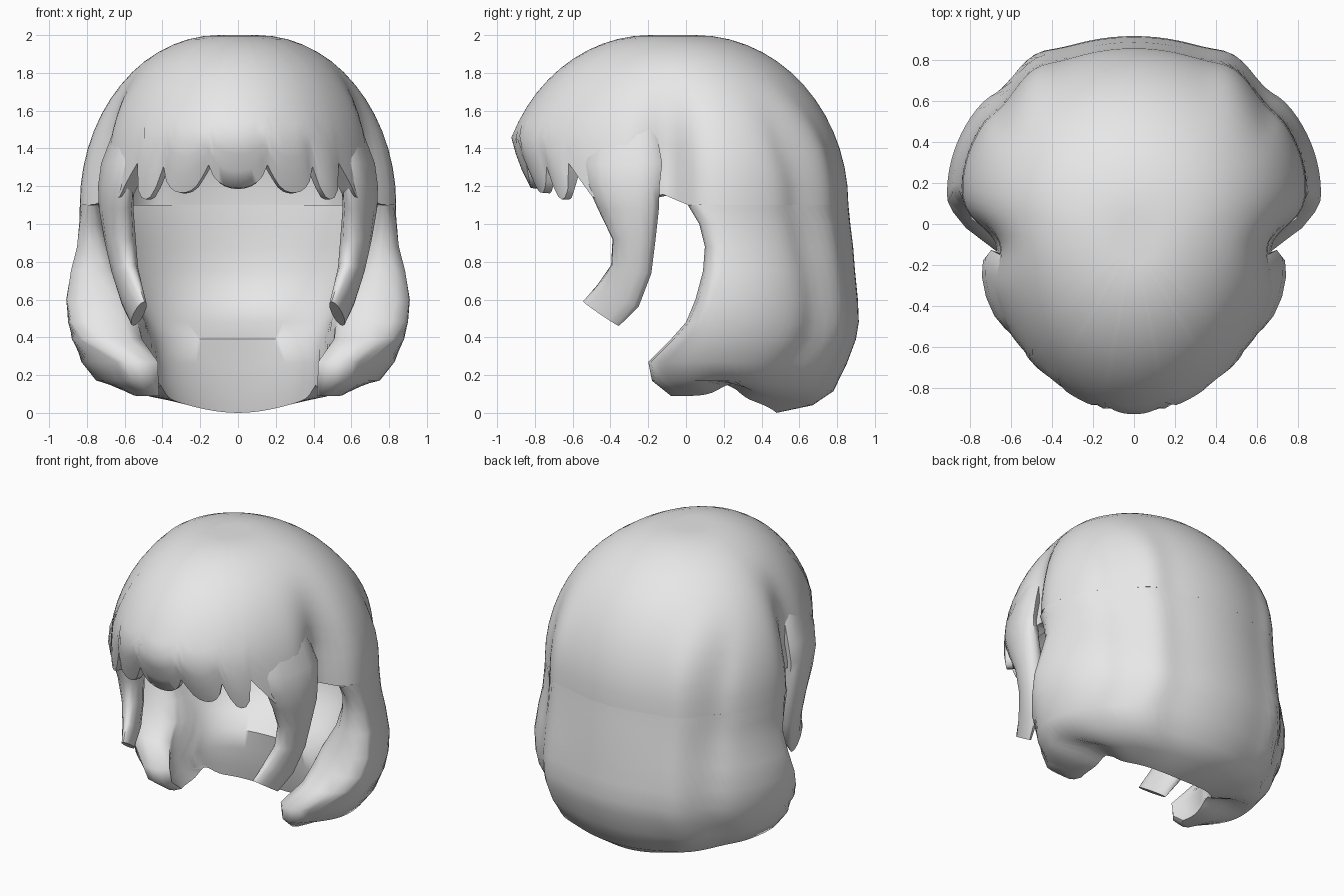
import bpy, bmesh, math
from math import sin, cos, pi, sqrt, exp

if "Cube" in bpy.data.objects:
    bpy.data.objects.remove(bpy.data.objects["Cube"])

hair = bpy.data.materials.new("light_grey_hair")
hair.diffuse_color = (0.8, 0.8, 0.8, 1)
hair.use_nodes = True
hair.node_tree.nodes["Principled BSDF"].inputs["Base Color"].default_value = hair.diffuse_color


def finish(name, bm, angle=60):
    bmesh.ops.recalc_face_normals(bm, faces=bm.faces)
    me = bpy.data.meshes.new(name)
    bm.to_mesh(me)
    bm.free()
    ob = bpy.data.objects.new(name, me)
    bpy.context.collection.objects.link(ob)
    me.materials.append(hair)
    bpy.ops.object.select_all(action='DESELECT')
    ob.select_set(True)
    bpy.context.view_layer.objects.active = ob
    bpy.ops.object.shade_smooth_by_angle(angle=math.radians(angle))
    return ob


def bridge(bm, a, b):
    n = len(a)
    for i in range(n):
        j = (i + 1) % n
        bm.faces.new((a[i], a[j], b[j], b[i]))


def lerp_table(table, v):
    for (a, za), (b, zb) in zip(table, table[1:]):
        if v <= b:
            return za + (zb - za) * (v - a) / (b - a)
    return table[-1][1]


def clamp(v):
    return max(0.0, min(1.0, v))


def clump(x, y, z):
    """Grooves between the large clumps of hair: by the ears and at the back corners."""
    fade = clamp((1.85 - z) / 0.5) * clamp((z - 0.75) / 0.3)
    x *= 1 - fade * (0.15 * exp(-((y + 0.10) / 0.13) ** 2)
                     + 0.06 * clamp((0.05 - y) / 0.3))
    if y > 0.3:
        k = clamp((1.8 - z) / 0.4) * clamp((y - 0.3) / 0.2)
        a = abs(x)
        y += k * (0.03 * exp(-((a - 0.48) / 0.10) ** 2) - 0.03 * exp(-((a - 0.64) / 0.07) ** 2))
    return x, y, z


# ---- cap: domed crown with a scalloped fringe, thick enough to have an inside
STRANDS = [(-0.455, 0.065, 1.13), (-0.275, 0.115, 1.165), (0.0, 0.16, 1.19),
           (0.275, 0.115, 1.165), (0.455, 0.065, 1.13)]
SIDE_HEM = [(0.70, 1.35), (0.76, 1.33), (0.92, 1.14), (1.20, 1.11),
            (1.32, 1.16), (1.45, 1.10), (4.0, 1.10)]


def strand(phi):
    """Fringe bump (0..1) and its tip height at an azimuth, 0 = front."""
    x = 0.745 * sin(phi)
    if cos(phi) > 0:
        for cx, half, tip in STRANDS:
            u = abs(x - cx) / half
            if u < 1:
                return sqrt(1 - u ** 2.2), tip
    return 0, 1.2


def hem(phi):
    a = abs(phi)
    if a < 0.76:
        bump, tip = strand(phi)
        return 1.37 - (1.37 - tip) * bump
    return lerp_table(SIDE_HEM, a)


def cap_point(phi, z, inset):
    s = sqrt(max(0, 1 - ((z - 1.1) / 0.9) ** 2))
    c = 0.15 * s - 0.08 * (1 - s)
    w = 0.1 + 0.74 * s
    if cos(phi) > 0:
        tuck = max(0, 1.46 - z) * 0.66
        length = c + 0.2 + 0.8 * s - 0.01 - tuck * cos(phi) ** 2
    else:
        length = 0.05 + 0.81 * s - c
    fade = clamp((1.5 - z) / 0.25)
    front = abs(phi) < 0.76
    bulge = 0.035 * fade * (strand(phi)[0] - 0.6) if front else 0
    if front:
        inset *= 1 - 0.5 * fade
    k = bulge - inset
    zi = z - inset * max(0, (z - 1.1) / 0.9)
    return clump(max(0.02, w + k) * sin(phi), c - max(0.02, length + k) * cos(phi), zi)


def build_cap(cols=168, rows=14):
    bm = bmesh.new()
    phis = [-pi + 2 * pi * (i + 0.5) / cols for i in range(cols)]
    rings = []
    for inset, order in ((0, range(rows + 1)), (0.09, range(rows, -1, -1))):
        for r in order:
            t = cos(r / rows * pi / 2)
            ring = []
            for p in phis:
                h = hem(p)
                ring.append(bm.verts.new(cap_point(p, h + (2 - h) * t, inset)))
            rings.append(ring)
    for a, b in zip(rings, rings[1:]):
        bridge(bm, a, b)
    for ring, z in ((rings[0], 1.995), (rings[-1], 1.91)):
        mid = bm.verts.new((0, -0.07, z))
        for i in range(cols):
            bm.faces.new((ring[i], ring[(i + 1) % cols], mid))
    return finish("cap_and_fringe", bm)


# ---- back curtain: C-shaped slices, thick at the bottom, curling forward
# height, half width, back y, front edge y, side thickness, back thickness
SLICES = [(1.10, 0.84, 0.86, 0.01, 0.10, 0.09), (1.00, 0.843, 0.87, 0.07, 0.13, 0.10),
          (0.88, 0.853, 0.885, 0.10, 0.17, 0.11), (0.75, 0.885, 0.895, 0.09, 0.24, 0.13),
          (0.60, 0.91, 0.91, 0.05, 0.36, 0.18), (0.48, 0.90, 0.915, 0.0, 0.41, 0.32),
          (0.39, 0.88, 0.90, -0.08, 0.42, 0.49), (0.27, 0.83, 0.85, -0.20, 0.40, 0.42),
          (0.17, 0.75, 0.78, -0.18, 0.32, 0.33), (0.09, 0.56, 0.67, -0.08, 0.14, 0.19)]
FRONT = 0.46


def build_curtain(n=56):
    bm = bmesh.new()
    rings = []
    c = 0.15
    for z, w, back, edge, ts, tb in SLICES:
        y0 = edge + 0.06
        start = math.acos((c - y0) / (FRONT if y0 < c else back - c))
        outer, inner = [], []
        low = clamp((0.17 - z) / 0.08)
        for i in range(n + 1):
            p = start + (2 * pi - 2 * start) * i / n
            sx, cy = sin(p), cos(p)
            x, y = w * sx, c - (FRONT if cy > 0 else back - c) * cy
            drop = 0.128 * max(0, -cy) ** 2 * max(0, 1 - z / 0.3)
            zz = z - drop + low * 0.06 * exp(-((y - 0.25) / 0.1) ** 2)
            if cy > 0:
                t = ts * (1 - 0.5 * min(1, cy / 0.7))
                ix, iy = x - math.copysign(t, sx), y
            else:
                t = ts * sx * sx + tb * cy * cy
                ix, iy = x - t * sx, y + t * cy
            outer.append(clump(x, y, zz + low * 0.04 * max(0, -cy)))
            inner.append((ix, iy, zz))
        ends = []
        for k in (n, 0):
            o, q = outer[k], inner[k]
            ends.append([(o[0] * (1 - f) + q[0] * f, o[1] - d, z)
                         for f, d in ((0.2, 0.045), (0.5, 0.06), (0.8, 0.045))])
        loop = outer + ends[0] + inner[::-1] + ends[1][::-1]
        rings.append([bm.verts.new(v) for v in loop])
    for a, b in zip(rings, rings[1:]):
        bridge(bm, a, b)
    # close the top and the underside
    for r in (rings[0], rings[-1]):
        o, q = r[:n + 1], r[n + 4:2 * n + 5][::-1]
        for i in range(n):
            bm.faces.new((o[i], o[i + 1], q[i + 1], q[i]))
        bm.faces.new([o[n]] + r[n + 1:n + 4] + [q[n]])
        bm.faces.new([q[0]] + r[2 * n + 5:] + [o[0]])
    return finish("back_curtain", bm)


# ---- side locks: tapering, forward-sweeping strands in front of the ears
# centre x, y, z, half width, half thickness, slant
LOCK = [(0.58, -0.33, 1.50, 0.18, 0.06, 0), (0.63, -0.335, 1.32, 0.22, 0.075, 0),
        (0.645, -0.33, 1.20, 0.20, 0.08, 0), (0.645, -0.305, 1.08, 0.17, 0.08, 0),
        (0.625, -0.275, 0.92, 0.12, 0.08, 0), (0.60, -0.29, 0.76, 0.112, 0.065, 0.2),
        (0.56, -0.36, 0.62, 0.115, 0.05, 0.5), (0.525, -0.45, 0.525, 0.10, 0.03, 0.65)]


def build_lock(name, side, n=12):
    bm = bmesh.new()
    rings = []
    for x, y, z, hw, ht, slant in LOCK:
        ring = []
        for i in range(n):
            a = 2 * pi * i / n
            u, v = hw * cos(a), ht * sin(a)
            ring.append(bm.verts.new((side * (x - 0.3 * u + 0.95 * v),
                                      y - 0.95 * u - 0.3 * v, z + slant * u)))
        rings.append(ring)
    for a, b in zip(rings, rings[1:]):
        bridge(bm, a, b)
    bm.faces.new(rings[0])
    bm.faces.new(rings[-1])
    return finish(name, bm)


build_cap()
build_curtain()
build_lock("side_lock_right", 1)
build_lock("side_lock_left", -1)
